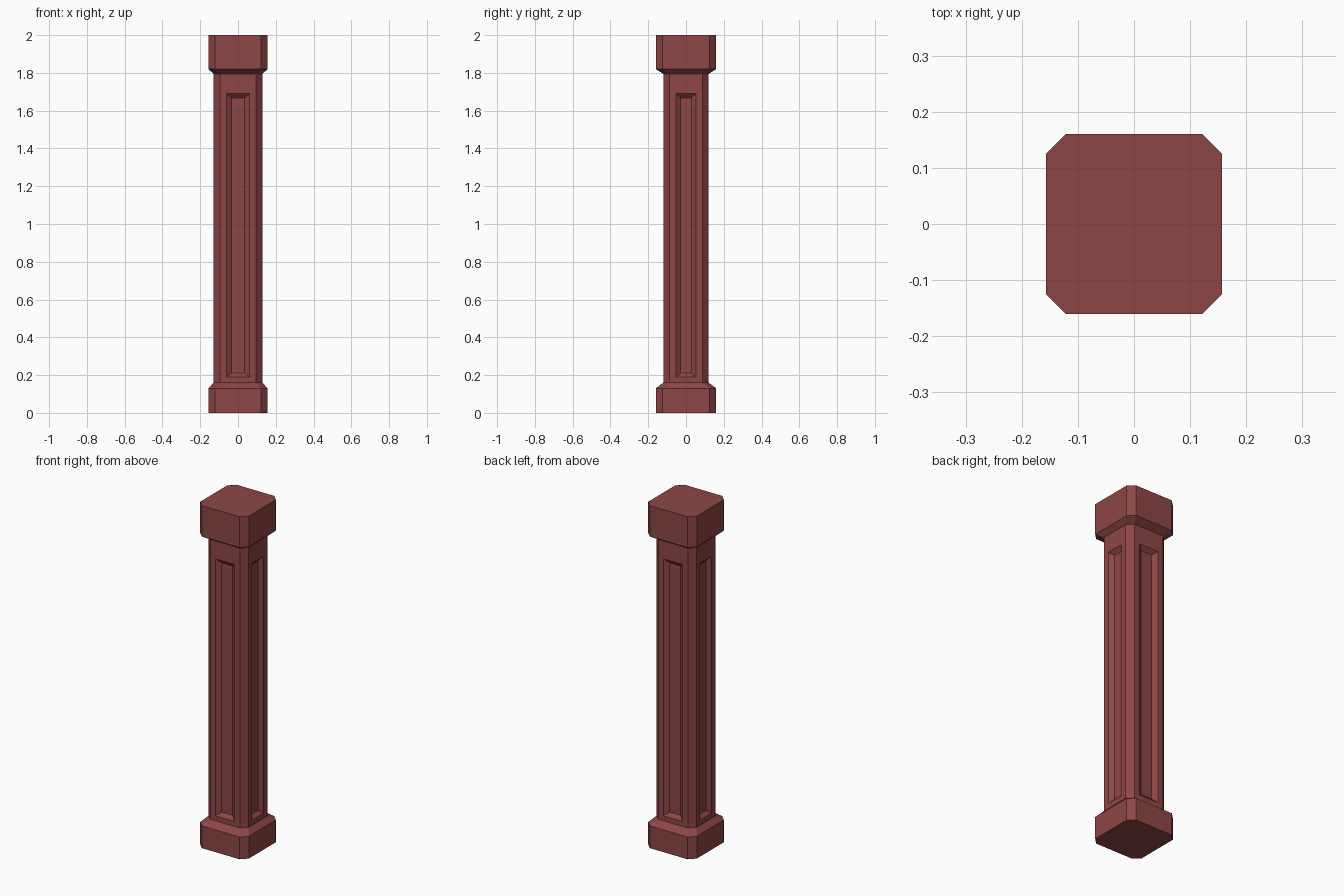
import bpy
import bmesh
from mathutils import Vector

cube = bpy.data.objects.get("Cube")
if cube:
    bpy.data.objects.remove(cube, do_unlink=True)

# Single painted-wood colour
paint = bpy.data.materials.new("dark red paint")
paint.use_nodes = True
colour = (0.27, 0.061, 0.061, 1)
paint.diffuse_color = colour
paint.node_tree.nodes["Principled BSDF"].inputs["Base Color"].default_value = colour

BLOCK = (0.157, 0.16, 0.035)   # half width, half depth, corner chamfer
SHAFT = (0.129, 0.12, 0.033)


def ring(bm, size, z):
    """Octagonal outline: a rectangle with chamfered corners."""
    x, y, c = size
    outline = [(x, c - y), (x, y - c), (x - c, y), (c - x, y),
               (-x, y - c), (-x, c - y), (c - x, -y), (x - c, -y)]
    return [bm.verts.new((px, py, z)) for px, py in outline]


def loft(bm, levels):
    """Closed solid through a stack of outlines; returns its side faces."""
    rings = [ring(bm, size, z) for size, z in levels]
    sides = []
    for low, high in zip(rings, rings[1:]):
        for i in range(len(low)):
            j = (i + 1) % len(low)
            sides.append(bm.faces.new((low[i], low[j], high[j], high[i])))
    bm.faces.new(reversed(rings[0]))
    bm.faces.new(rings[-1])
    return sides


def inset_panel(bm, face, half, bottom, top, depth):
    """Inset a vertical face to a centred rectangle, sunk by depth."""
    normal = face.normal.copy()
    across = Vector((-normal.y, normal.x, 0))
    middle = face.calc_center_median()
    inner = bmesh.ops.extrude_discrete_faces(bm, faces=[face])["faces"][0]
    for v in inner.verts:
        offset = v.co - middle
        side = half if offset.dot(across) > 0 else -half
        height = top if offset.z > 0 else bottom
        base = Vector((middle.x, middle.y, height))
        v.co = base + across * side - normal * depth
    inner.normal_update()
    return inner


# Pillar: plinth, sloped shoulder, shaft, flared neck and cap block
bm = bmesh.new()
sides = loft(bm, [(BLOCK, 0), (BLOCK, 0.13), (SHAFT, 0.16),
                  (SHAFT, 1.795), (BLOCK, 1.82), (BLOCK, 2)])
bm.normal_update()

# Sunken panel with sloping edges on each broad face of the shaft
shaft_faces = [f for f in sides if f.calc_center_median().z > 0.5
               and f.calc_center_median().z < 1.5
               and max(abs(f.normal.x), abs(f.normal.y)) > 0.99]
for face in shaft_faces:
    facing_y = abs(face.normal.y) > 0.5
    outer, floor = (0.062, 0.035) if facing_y else (0.053, 0.028)
    panel = inset_panel(bm, face, outer, 0.19, 1.69, 0)
    inset_panel(bm, panel, floor, 0.21, 1.668, 0.02)

bmesh.ops.recalc_face_normals(bm, faces=bm.faces)
mesh = bpy.data.meshes.new("pillar")
bm.to_mesh(mesh)
bm.free()
mesh.materials.append(paint)
pillar = bpy.data.objects.new("pillar", mesh)
bpy.context.collection.objects.link(pillar)
